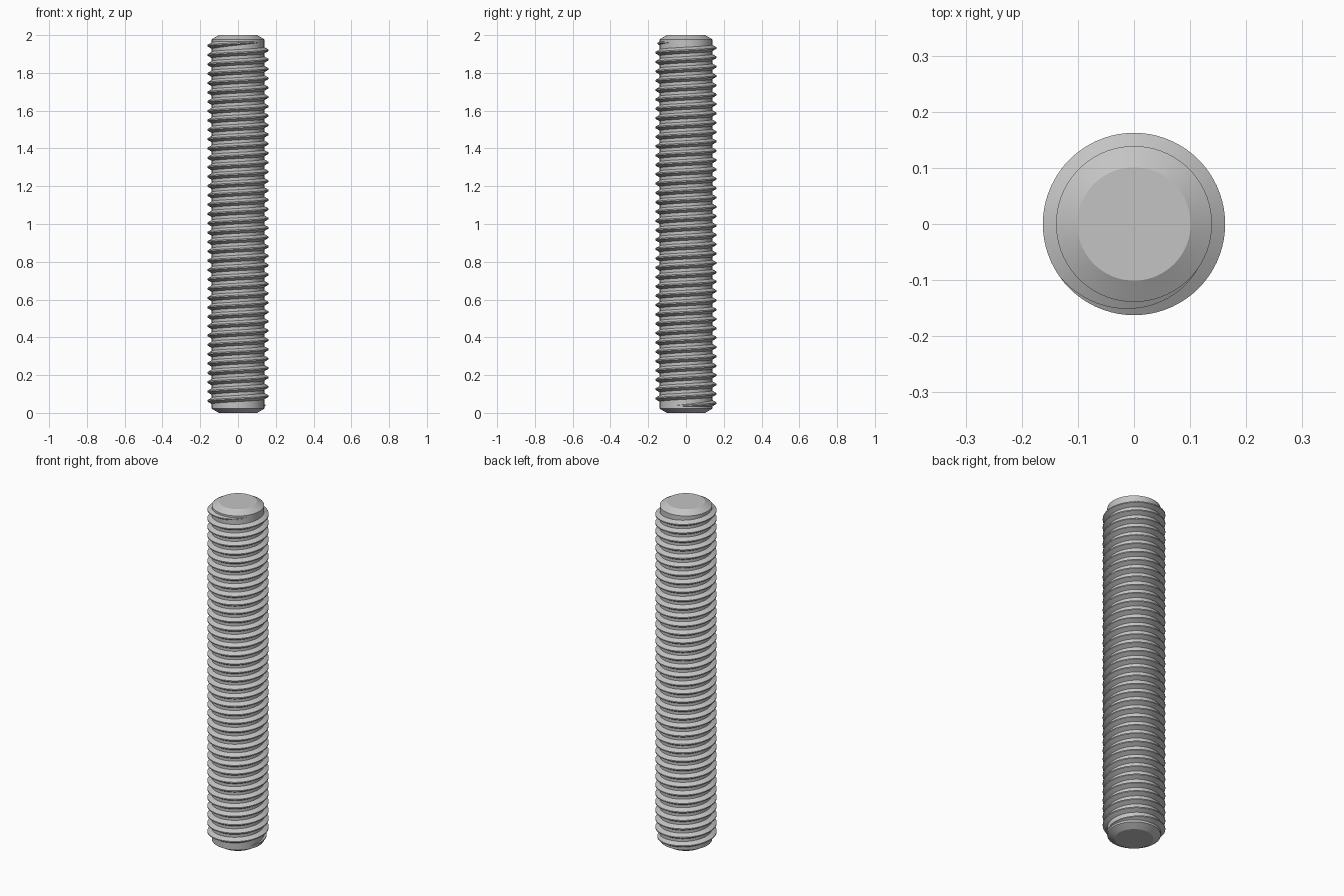
import bpy, bmesh
from math import cos, sin, pi, radians

default = bpy.data.objects.get("Cube")
if default:
    bpy.data.objects.remove(default, do_unlink=True)

HEIGHT = 2.0
CORE, CREST, TIP = 0.139, 0.1625, 0.101   # radii
CHAMFER = 0.022                           # height of the end bevels
TURNS, STEPS = 39, 72
Z_START, Z_END = 0.035, 1.965
PITCH = (Z_END - Z_START) / TURNS
START_ANGLE = radians(-30)
RUNOUT = 0.32                             # fraction of a turn over which the thread fades

steel = bpy.data.materials.new("grey_steel")
steel.use_nodes = True
GREY = (0.55, 0.55, 0.55, 1)
steel.diffuse_color = GREY
bsdf = steel.node_tree.nodes["Principled BSDF"]
bsdf.inputs["Base Color"].default_value = GREY


def finish(name, bm, sharp):
    """Turn a bmesh into a shaded steel object."""
    bmesh.ops.recalc_face_normals(bm, faces=bm.faces)
    mesh = bpy.data.meshes.new(name)
    bm.to_mesh(mesh)
    bm.free()
    mesh.materials.append(steel)
    obj = bpy.data.objects.new(name, mesh)
    bpy.context.collection.objects.link(obj)
    bpy.ops.object.select_all(action='DESELECT')
    obj.select_set(True)
    bpy.context.view_layer.objects.active = obj
    bpy.ops.object.shade_smooth_by_angle(angle=radians(sharp))
    return obj


def ring(bm, points):
    return [bm.verts.new(p) for p in points]


def bridge(bm, a, b):
    for i in range(len(a)):
        j = (i + 1) % len(a)
        bm.faces.new((a[i], a[j], b[j], b[i]))


# Core rod with bevelled ends
bm = bmesh.new()
profile = [(TIP, 0), (CORE, CHAMFER), (CORE, HEIGHT - CHAMFER), (TIP, HEIGHT)]
rings = [ring(bm, [(r * cos(2 * pi * i / STEPS), r * sin(2 * pi * i / STEPS), z)
                   for i in range(STEPS)]) for r, z in profile]
for lower, upper in zip(rings, rings[1:]):
    bridge(bm, lower, upper)
bm.faces.new(rings[0])
bm.faces.new(rings[-1])
finish("core_rod", bm, 20)

# Right-hand helical thread, fading into the core at both ends
bm = bmesh.new()
flat = PITCH / 16
sunk = 0.004
base = flat + (CREST - CORE + sunk) * 0.577
tooth = [(CORE - sunk, -base), (CREST, -flat), (CREST, flat), (CORE - sunk, base)]
sections = []
for i in range(TURNS * STEPS + 1):
    turn = i / STEPS
    fade = min(1, turn / RUNOUT, (TURNS - turn) / RUNOUT)
    shift = (1 - fade) * (CREST - CORE + 0.001)
    angle = START_ANGLE + 2 * pi * turn
    z = Z_START + PITCH * turn
    sections.append(ring(bm, [((r - shift) * cos(angle), (r - shift) * sin(angle), z + dz)
                              for r, dz in tooth]))
for a, b in zip(sections, sections[1:]):
    bridge(bm, a, b)
bm.faces.new(sections[0])
bm.faces.new(sections[-1])
finish("helical_thread", bm, 30)
